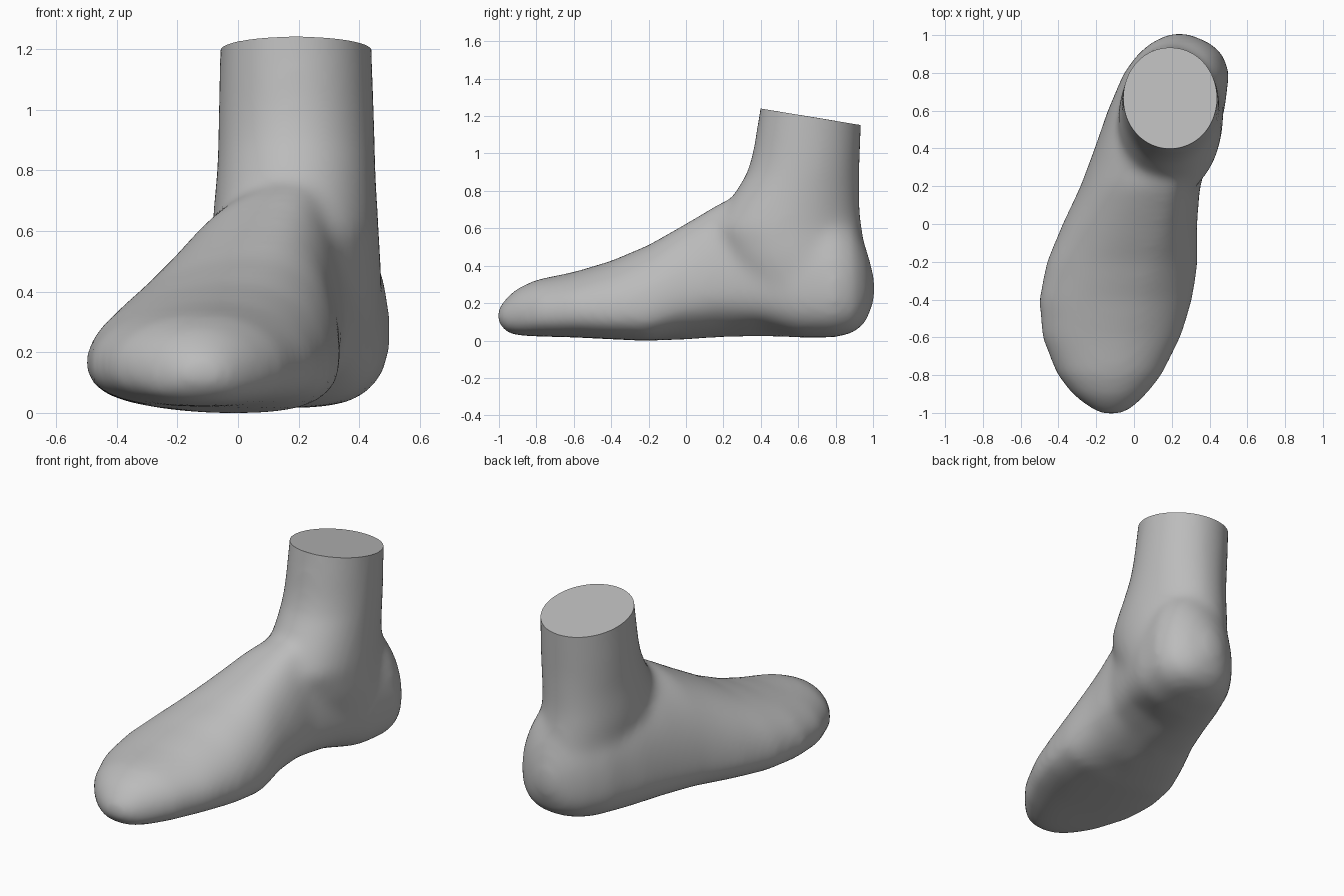
import bpy, bmesh, math
from mathutils import Vector

cube = bpy.data.objects.get("Cube")
if cube:
    bpy.data.objects.remove(cube)

SIDES = 48


def power(value, exponent):
    return math.copysign(abs(value) ** exponent, value)


def ring(left, right, low, high, mid_u, mid_left, mid_right, low_pow, high_pow):
    """Closed outline made of four superellipse quarters."""
    points = []
    for i in range(SIDES):
        angle = math.tau * i / SIDES
        c, s = math.cos(angle), math.sin(angle)
        e = 2 / (high_pow if s > 0 else low_pow)
        side_mid = mid_right if c > 0 else mid_left
        half_width = right - mid_u if c > 0 else mid_u - left
        half_height = high - side_mid if s > 0 else side_mid - low
        points.append((mid_u + half_width * power(c, e),
                       side_mid + half_height * power(s, e)))
    return points


def loft(bm, rings):
    """Skin a list of rings into a closed shell."""
    loops = [[bm.verts.new(p) for p in r] for r in rings]
    for a, b in zip(loops, loops[1:]):
        for i in range(SIDES):
            j = (i + 1) % SIDES
            bm.faces.new((a[i], a[j], b[j], b[i]))
    bm.faces.new(loops[0][::-1])
    bm.faces.new(loops[-1])


# Foot stations: y, left, right, sole, top, ridge x, side height left, right
foot = [
    (-1.01, -.17, -.07, .10, .17, -.12, .13, .13),
    (-.985, -.22, -.02, .07, .205, -.12, .13, .13),
    (-.95, -.27, .02, .04, .245, -.12, .13, .13),
    (-.9, -.33, .07, .03, .285, -.12, .14, .14),
    (-.8, -.41, .15, .025, .33, -.11, .15, .15),
    (-.6, -.49, .25, .02, .37, -.08, .16, .16),
    (-.4, -.505, .31, .01, .43, -.02, .17, .16),
    (-.2, -.465, .34, .0, .515, .06, .17, .17),
    (0, -.38, .335, .005, .63, .13, .18, .22),
    (.2, -.285, .35, .015, .75, .18, .2, .28),
    (.4, -.21, .415, .015, .79, .2, .22, .28),
    (.6, -.14, .48, .015, .77, .2, .24, .27),
    (.8, -.055, .505, .02, .72, .22, .26, .27),
    (.9, .02, .47, .045, .63, .24, .27, .27),
    (.96, .09, .40, .1, .51, .24, .28, .28),
    (.99, .15, .33, .17, .41, .24, .28, .28),
    (1.01, .2, .28, .23, .33, .24, .28, .28),
]

# Leg stations: z, left, right, front, back
leg = [
    (.3, .02, .47, .3, .97),
    (.45, -.06, .475, .2, .965),
    (.6, -.085, .465, .14, .942),
    (.7, -.08, .46, .2, .93),
    (.8, -.07, .455, .265, .928),
    (.9, -.067, .453, .325, .928),
    (1, -.065, .45, .355, .932),
    (1.2, -.06, .442, .388, .94),
    (1.4, -.055, .435, .42, .945),
]

bm = bmesh.new()
foot_rings = []
for y, left, right, low, high, ridge, ml, mr in foot:
    outline = ring(left, right, low, high, ridge, ml, mr, 2.6, 2)
    # Hollow the inner side of the sole under the arch
    arch = max(0, 1 - ((y - .2) / .42) ** 2)
    points = []
    for x, z in outline:
        inner = max(0, min(1, (x - .05) / .25))
        lift = arch * .1 * inner * max(0, 1 - z / .4)
        points.append((x, y, z + lift))
    foot_rings.append(points)
loft(bm, foot_rings)

leg_rings = []
for z, left, right, front, back in leg:
    mx, my = (left + right) / 2, (front + back) / 2
    outline = ring(left, right, front, back, mx, my, my, 2, 2)
    leg_rings.append([(x, y, z) for x, y in outline])
loft(bm, leg_rings)
bmesh.ops.recalc_face_normals(bm, faces=bm.faces)

mesh = bpy.data.meshes.new("foot")
bm.to_mesh(mesh)
bm.free()
body = bpy.data.objects.new("foot", mesh)
bpy.context.collection.objects.link(body)

# Fuse foot and leg, then blend the joint
remesh = body.modifiers.new("fuse", 'REMESH')
remesh.mode = 'VOXEL'
remesh.voxel_size = .02
smooth = body.modifiers.new("blend", 'SMOOTH')
smooth.factor = .5
smooth.iterations = 35

evaluated = body.evaluated_get(bpy.context.evaluated_depsgraph_get())
bm = bmesh.new()
bm.from_mesh(evaluated.to_mesh())
evaluated.to_mesh_clear()
body.modifiers.clear()

# Slice the ankle with a flat sloping cut
cut = bmesh.ops.bisect_plane(
    bm, geom=bm.verts[:] + bm.edges[:] + bm.faces[:], dist=.001,
    plane_co=Vector((0, .39, 1.245)), plane_no=Vector((0, .165, 1)),
    clear_outer=True)
edges = [g for g in cut["geom_cut"] if isinstance(g, bmesh.types.BMEdge)]
bmesh.ops.holes_fill(bm, edges=edges, sides=0)

# Stand the sole on the ground
ground = min(v.co.z for v in bm.verts)
bmesh.ops.translate(bm, verts=bm.verts, vec=(0, 0, -ground))
bmesh.ops.recalc_face_normals(bm, faces=bm.faces)
bm.to_mesh(mesh)
bm.free()

# Plain grey finish
grey = bpy.data.materials.new("plain_grey")
grey.use_nodes = True
colour = (.5, .5, .5, 1)
grey.diffuse_color = colour
grey.node_tree.nodes["Principled BSDF"].inputs["Base Color"].default_value = colour
mesh.materials.clear()
mesh.materials.append(grey)

bpy.context.view_layer.objects.active = body
body.select_set(True)
bpy.ops.object.shade_smooth_by_angle(angle=math.radians(40))
